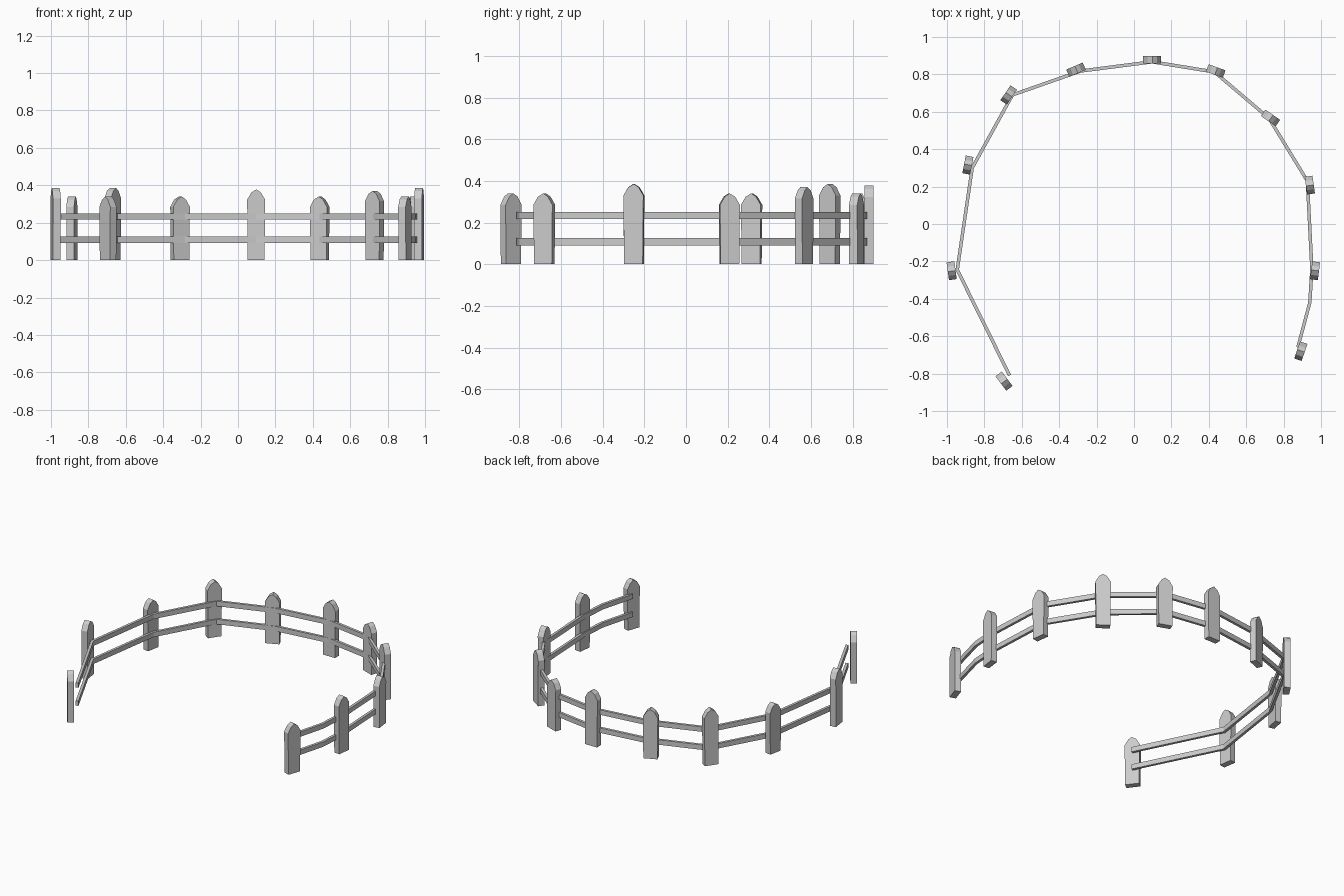
import bpy, bmesh, math
from mathutils import Vector, Matrix

if "Cube" in bpy.data.objects:
    bpy.data.objects.remove(bpy.data.objects["Cube"])


def add_object(name, bm):
    bmesh.ops.recalc_face_normals(bm, faces=bm.faces)
    me = bpy.data.meshes.new(name)
    bm.to_mesh(me)
    bm.free()
    ob = bpy.data.objects.new(name, me)
    bpy.context.collection.objects.link(ob)
    return ob


# Pointed picket: half outline (half width, height) measured from the top
def picket(name, x, y, angle, height, depth=0.042):
    half = [(0.045, -height), (0.048, -0.055), (0.025, -0.016)]
    outline = half + [(0.002, 0)] + [(-w, z) for w, z in reversed(half)]
    bm = bmesh.new()
    face = bm.faces.new([bm.verts.new((w, -depth / 2, height + z)) for w, z in outline])
    ext = bmesh.ops.extrude_face_region(bm, geom=[face])
    moved = [g for g in ext["geom"] if isinstance(g, bmesh.types.BMVert)]
    bmesh.ops.translate(bm, verts=moved, vec=(0, depth, 0))
    ob = add_object(name, bm)
    ob.matrix_world = Matrix.Translation((x, y, 0)) @ Matrix.Rotation(math.radians(angle), 4, 'Z')


# Rail: rectangular section swept along the path with mitred corners
def rail(name, path, z, thick=0.018, tall=0.034):
    pts = [Vector(p) for p in path]
    bm = bmesh.new()
    rings = []
    for i, p in enumerate(pts):
        a = (p - pts[i - 1]).normalized() if i else (pts[1] - p).normalized()
        b = (pts[i + 1] - p).normalized() if i < len(pts) - 1 else a
        t = (a + b).normalized()
        n = Vector((-t.y, t.x)) * (thick / 2 / t.dot(a))
        rings.append([bm.verts.new((p.x + s * n.x, p.y + s * n.y, z + h * tall / 2))
                      for s, h in ((-1, -1), (1, -1), (1, 1), (-1, 1))])
    for r, q in zip(rings, rings[1:]):
        for k in range(4):
            bm.faces.new((r[k], r[(k + 1) % 4], q[(k + 1) % 4], q[k]))
    bm.faces.new(rings[0])
    bm.faces.new(rings[-1])
    add_object(name, bm)


# Pickets around the open ring: x, y, turn, height
pickets = [
    (-0.695, -0.84, -53, 0.34), (-0.975, -0.25, -82, 0.385),
    (-0.888, 0.315, 79, 0.34), (-0.67, 0.69, 56, 0.385),
    (-0.31, 0.825, 23, 0.34), (0.097, 0.878, 0, 0.378),
    (0.437, 0.818, -20, 0.34), (0.73, 0.567, -35, 0.37),
    (0.94, 0.208, -82, 0.34), (0.968, -0.25, 83, 0.385),
    (0.892, -0.68, 71, 0.34),
]
for i, p in enumerate(pickets):
    picket(f"picket_{i + 1}", *p)

# Two rails running along the inside of the pickets
path = [(-0.665, -0.81), (-0.945, -0.245), (-0.865, 0.30), (-0.65, 0.69),
        (-0.285, 0.818), (0.097, 0.867), (0.43, 0.813), (0.722, 0.565),
        (0.927, 0.23), (0.951, -0.24), (0.94, -0.42), (0.876, -0.66)]
for name, z in (("lower_rail", 0.108), ("upper_rail", 0.233)):
    rail(name, path, z)
